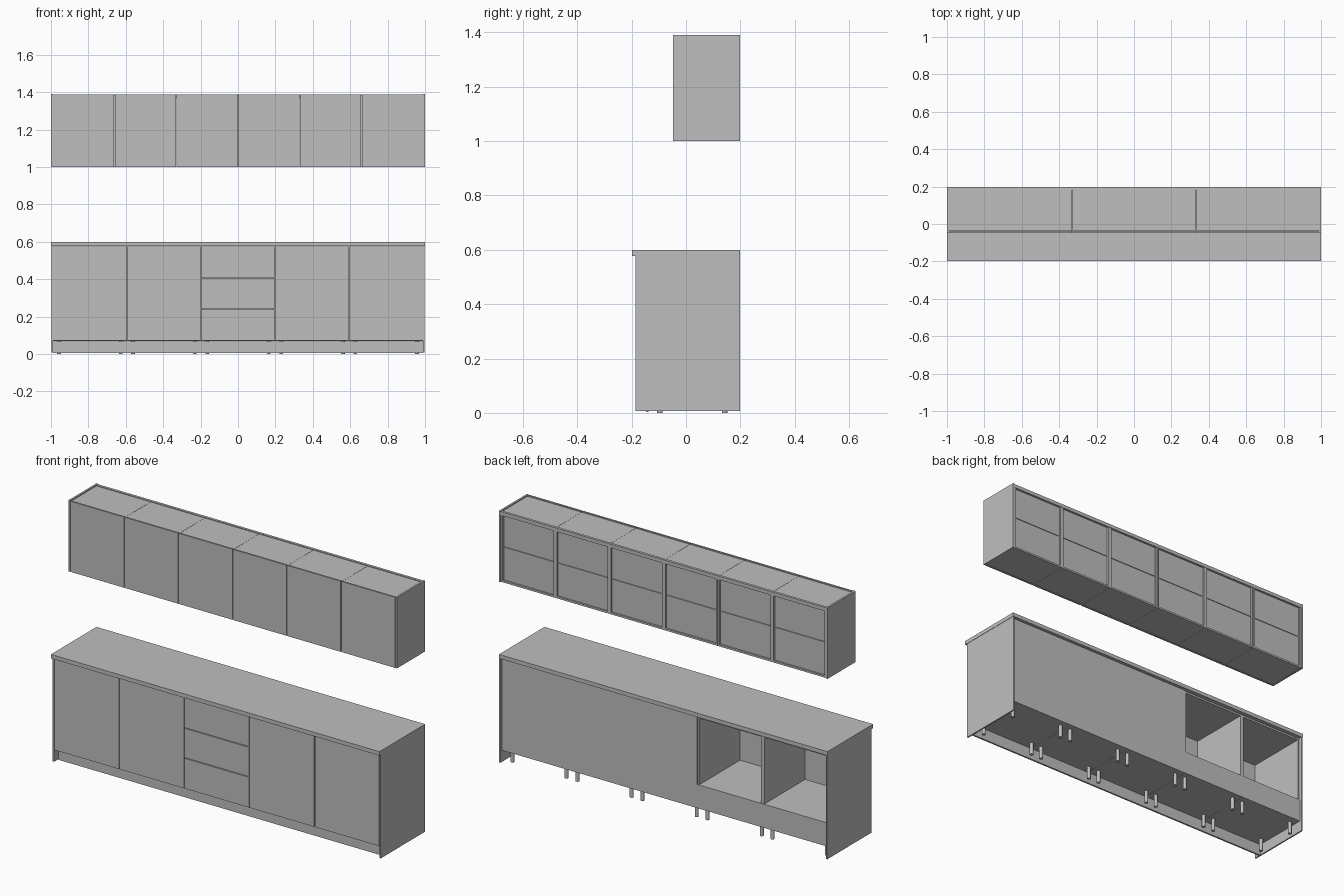
import bpy
import bmesh
from mathutils import Matrix, Vector

cube = bpy.data.objects.get("Cube")
if cube:
    bpy.data.objects.remove(cube, do_unlink=True)

# One plain grey for everything
GREY = (0.52, 0.52, 0.52, 1)
grey = bpy.data.materials.new("plain grey")
grey.use_nodes = True
grey.diffuse_color = GREY
grey.node_tree.nodes["Principled BSDF"].inputs["Base Color"].default_value = GREY


def finish(name, bm):
    mesh = bpy.data.meshes.new(name)
    bm.to_mesh(mesh)
    bm.free()
    mesh.materials.append(grey)
    obj = bpy.data.objects.new(name, mesh)
    bpy.context.collection.objects.link(obj)
    return obj


def add_box(bm, x, y, z):
    """Add a box given its (min, max) on each axis."""
    lo, hi = Vector((x[0], y[0], z[0])), Vector((x[1], y[1], z[1]))
    size = Matrix.Diagonal((*(hi - lo), 1))
    bmesh.ops.create_cube(bm, size=1, matrix=Matrix.Translation((lo + hi) / 2) @ size)


def boxes(name, *parts):
    bm = bmesh.new()
    for part in parts:
        add_box(bm, *part)
    return finish(name, bm)


BACK = 0.198     # rear plane
END = 0.99       # inner face of the end panels
T = 0.01         # board thickness
GAP = 0.002      # half the gap between fronts


def unit_spans(count):
    width = 2 * END / count
    return [(-END + i * width, -END + (i + 1) * width) for i in range(count)]


def carcass(name, x, y, z, floor=None, back_panels=()):
    """Open box of boards with optional raised floor and back panels."""
    a, b = x[0] + 0.0005, x[1] - 0.0005
    inner = (a + T, b - T)
    parts = [((a, a + T), y, z), ((b - T, b), y, z),
             (inner, y, (z[0], z[0] + T)), (inner, y, (z[1] - T, z[1]))]
    if floor:
        parts.append((inner, y, (floor - T, floor)))
    for low, high in back_panels:
        parts.append((inner, (y[1] - 0.016, y[1] - 0.01), (low, high)))
    return boxes(name, *parts)


# Base run: worktop, end panels and plinth
boxes("worktop", ((-1, 1), (-BACK, BACK), (0.578, 0.6)))
for side, s in (("left", 1), ("right", -1)):
    x = sorted((s * END, s * 0.998))
    boxes(side + "_base_end_panel", (x, (-0.185, BACK), (0.007, 0.578)))
    x = sorted((s * END, s))
    boxes(side + "_wall_end_panel", (x, (-0.047, BACK), (1.0, 1.39)))
boxes("plinth", ((-END, END), (-0.148, -0.138), (0.004, 0.068)))

# Base units: two open-backed on the right, three closed
BASE_Z = (0.07, 0.574)
base_units = unit_spans(5)
for i, (a, b) in enumerate(base_units):
    label = str(i + 1)
    open_back = i < 2
    carcass("base_carcass_" + label, (a, b), (-0.172, 0.18), BASE_Z,
            floor=0.2 if open_back else None)
    top = 0.2 if open_back else BASE_Z[1]
    boxes("base_back_panel_" + label, ((a, b), (0.18, 0.185), (BASE_Z[0], top)))
    # Drawer stack in the middle, plain doors elsewhere
    levels = (0.07, 0.24, 0.405, 0.576) if i == 2 else (0.07, 0.576)
    for j, (low, high) in enumerate(zip(levels, levels[1:])):
        kind = "drawer_front_" + str(j + 1) if i == 2 else "base_door_" + label
        boxes(kind, ((a + GAP, b - GAP), (-0.184, -0.174), (low + GAP, high - GAP)))

# Round feet under every corner of the base units
feet = bmesh.new()
for a, b in base_units:
    for x in (a + 0.033, b - 0.033):
        for y in (-0.096, 0.142):
            bmesh.ops.create_cone(feet, cap_ends=True, segments=16, radius1=0.01,
                                  radius2=0.01, depth=0.07,
                                  matrix=Matrix.Translation((x, y, 0.035)))
finish("feet", feet)
feet_obj = bpy.data.objects["feet"]
bpy.context.view_layer.objects.active = feet_obj
feet_obj.select_set(True)
bpy.ops.object.shade_smooth_by_angle()
feet_obj.select_set(False)

# Wall units with recessed two-part backs
for i, (a, b) in enumerate(unit_spans(6)):
    label = str(i + 1)
    carcass("wall_carcass_" + label, (a, b), (-0.035, 0.195), (1.001, 1.384),
            back_panels=((1.011, 1.191), (1.194, 1.374)))
    boxes("wall_shelf_" + label,
          ((a + 0.012, b - 0.012), (-0.03, 0.178), (1.188, 1.197)))
    boxes("wall_door_" + label,
          ((a + GAP, b - GAP), (-0.047, -0.037), (1.0, 1.388)))

# Hanging rail along the top rear edge
boxes("hanging_rail", ((-END, END), (0.183, 0.197), (1.368, 1.388)))
